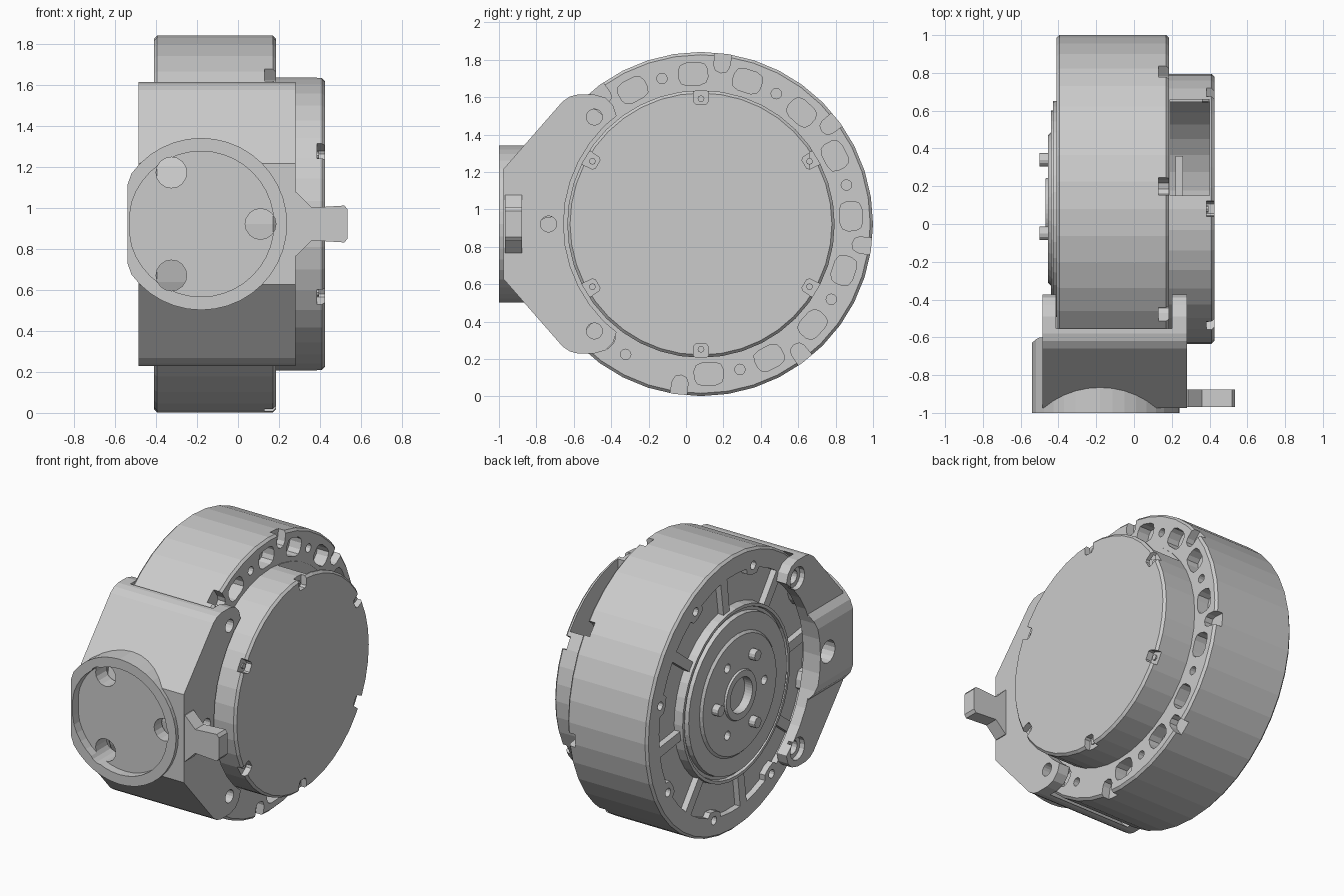
import bpy, bmesh
from math import sin, cos, pi, radians
from mathutils import Vector, Matrix

if "Cube" in bpy.data.objects:
    bpy.data.objects.remove(bpy.data.objects["Cube"])

CY, CZ = 0.08, 0.922      # drum axis (runs along x)


def finish(bm, name):
    bmesh.ops.recalc_face_normals(bm, faces=bm.faces[:])
    me = bpy.data.meshes.new(name)
    bm.to_mesh(me)
    bm.free()
    ob = bpy.data.objects.new(name, me)
    bpy.context.collection.objects.link(ob)
    return ob


def lathe(name, profile, n=40):
    """Revolve (x, r) points about the drum axis; ends lie on the axis."""
    bm = bmesh.new()
    vs = [bm.verts.new((x, CY + r, CZ)) for x, r in profile]
    es = [bm.edges.new(p) for p in zip(vs, vs[1:])]
    bmesh.ops.spin(bm, geom=vs + es, cent=(0, CY, CZ), axis=(1, 0, 0),
                   angle=2 * pi, steps=n)
    bmesh.ops.remove_doubles(bm, verts=bm.verts[:], dist=1e-4)
    return finish(bm, name)


def prisms(name, items, axis='x'):
    """Extrude outlines along x (points are y, z) or y (points are x, z)."""
    bm = bmesh.new()
    for pts, a, b in items:
        def co(p, d):
            return (d, p[0], p[1]) if axis == 'x' else (p[0], d, p[1])
        lo = [bm.verts.new(co(p, a)) for p in pts]
        hi = [bm.verts.new(co(p, b)) for p in pts]
        bm.faces.new(lo)
        bm.faces.new(hi)
        for i in range(len(pts)):
            j = (i + 1) % len(pts)
            bm.faces.new((lo[i], lo[j], hi[j], hi[i]))
    return finish(bm, name)


def boolean(ob, other, op='DIFFERENCE'):
    m = ob.modifiers.new("bool", 'BOOLEAN')
    m.object, m.operation, m.solver = other, op, 'EXACT'
    bpy.context.view_layer.objects.active = ob
    bpy.ops.object.modifier_apply(modifier=m.name)
    bpy.data.objects.remove(other)


def circle(u, v, r, n=16):
    return [(u + r * cos(2 * pi * i / n), v + r * sin(2 * pi * i / n)) for i in range(n)]


def polar(r, deg):
    return (CY + r * cos(radians(deg)), CZ + r * sin(radians(deg)))


def place(pts, deg):
    """Put (tangential, radial) points at an angle around the axis."""
    c, s = cos(radians(deg)), sin(radians(deg))
    return [(CY + r * c - t * s, CZ + r * s + t * c) for t, r in pts]


# Drum housing with face pockets, bolt holes, slots and rim notches
drum = lathe("drum_housing", [(-.41, 0), (-.41, .905), (-.395, .92), (.17, .92),
                              (.185, .905), (.185, 0)])
slot = [(sx * x, .803 + sy * y) for sx, sy, seq in
        ((1, 1, 0), (-1, 1, 1), (-1, -1, 0), (1, -1, 1))
        for x, y in ([(.078, .02), (.066, .048), (.035, .06)][::-1 if seq else 1])]
notch = [(-.048, .96), (-.042, .85), (-.03, .825), (0, .815), (.03, .825),
         (.042, .85), (.048, .96)]
cuts = []
for k in range(8):
    a = 15 + 45 * k
    outer = [(-20, .79), (-13, .79), (-5, .79), (-4, .755), (0, .745), (4, .755),
             (5, .79), (13, .79), (20, .79)]
    inner = [(d, .52) for d in (19, 10, 0, -10, -19)]
    cuts.append(([polar(r, a + d) for d, r in outer + inner], -.45, -.37))
    cuts.append((circle(*polar(.805, a), .028, 12), -.45, -.35))
    cuts.append((circle(*polar(.805, a), .028, 12), .10, .25))
    cuts.append((place(notch, a + 22.5), .13, .25))
    for d in (-12, 12):
        if (a % 360, d) != (240, 12):
            cuts.append((place(slot, a + d), .10, .25))
boolean(drum, prisms("cutter", cuts))

# Stepped output hub, alternating pins and holes
hub = lathe("output_hub", [(-.40, 0), (-.40, .117), (-.468, .117), (-.468, .16),
                           (-.455, .165), (-.455, .39), (-.44, .405), (-.44, .52),
                           (-.41, .525), (-.41, .545), (-.43, .55), (-.43, .57),
                           (-.36, .575), (-.36, 0)])
boolean(hub, prisms("cutter", [(circle(*polar(.26, 60 + 120 * k), .03, 12), -.5, -.41)
                               for k in range(3)]))
prisms("hub_pins", [(circle(*polar(.26, 120 * k), .036, 12), -.50, -.42) for k in range(3)])

# Hollow rear cap with screw notches and a side window
cap = lathe("rear_cap", [(.425, 0), (.425, .70), (.41, .715), (.18, .715),
                         (.18, .63), (.40, .63), (.40, 0)])
screw_notch = [(-.045, .75), (-.036, .65), (-.025, .638), (.025, .638), (.036, .65), (.045, .75)]
angles = [30 + 60 * k for k in range(6)]
boolean(cap, prisms("cutter", [(place(screw_notch, a), .385, .45) for a in angles]))
boolean(cap, prisms("cutter", [([(.15, 1.2), (.66, 1.2), (.66, 1.8), (.15, 1.8)], .19, .399)]))
prisms("cap_screws", [(circle(*polar(.67, a), .018, 8), .36, .395) for a in angles])
prisms("connector_block", [([(.15, 1.15), (.36, 1.15), (.36, 1.4), (.15, 1.4)], .22, .26)])

# Mounting bracket straddling the drum, mirrored top and bottom
half = [(-.975, .295), (-.66, .655), (-.62, .682), (-.58, .692), (-.49, .692), (-.43, .675),
        (-.39, .635), (-.372, .58), (-.385, .52), (-.41, .47)]
outline = [(y, CZ + z) for y, z in half] + [(y, CZ - z) for y, z in reversed(half)]
bracket = prisms("mounting_bracket", [(outline, -.485, .28)])


def clipped(r):
    return [(max(x, -.54 + (.42 - r) * .2), z) for x, z in circle(-.18, CZ, r, 40)]


boolean(bracket, prisms("flange", [(clipped(.42), -1.0, -.6)], 'y'), 'UNION')
boolean(bracket, lathe("cutter", [(-.412, 0), (-.412, .94), (.2, .94), (.2, 0)]))
boolean(bracket, lathe("cutter", [(-.7, 0), (-.7, .735), (.5, .735), (.5, 0)]))
boolean(bracket, prisms("cutter", [(clipped(.355), -1.1, -.94)], 'y'))
boolean(bracket, prisms("cutter", [
    (circle(-.18 + .29 * cos(2 * pi * k / 3), CZ + .29 * sin(2 * pi * k / 3), .075),
     -1.1, -.75) for k in range(3)], 'y'))
bolts = [(-.49, CZ + .572), (-.735, CZ), (-.49, CZ - .572)]
boolean(bracket, prisms("cutter", [(circle(y, z, .043), .12, .4) for y, z in bolts]))
boolean(bracket, prisms("cutter", [(circle(y, z, .045), -.6, -.38) for y, z in bolts]))
boolean(bracket, prisms("cutter", [(circle(y, z, .075), -.6, -.45) for y, z in bolts]))

# Flared side tab on the bracket
tab = [(.26, .155), (.285, .155), (.36, .08), (.52, .09), (.535, .07)]
prisms("side_tab", [([(x, CZ + z) for x, z in tab] +
                     [(x, CZ - z) for x, z in reversed(tab)], -.968, -.876)], 'y')
